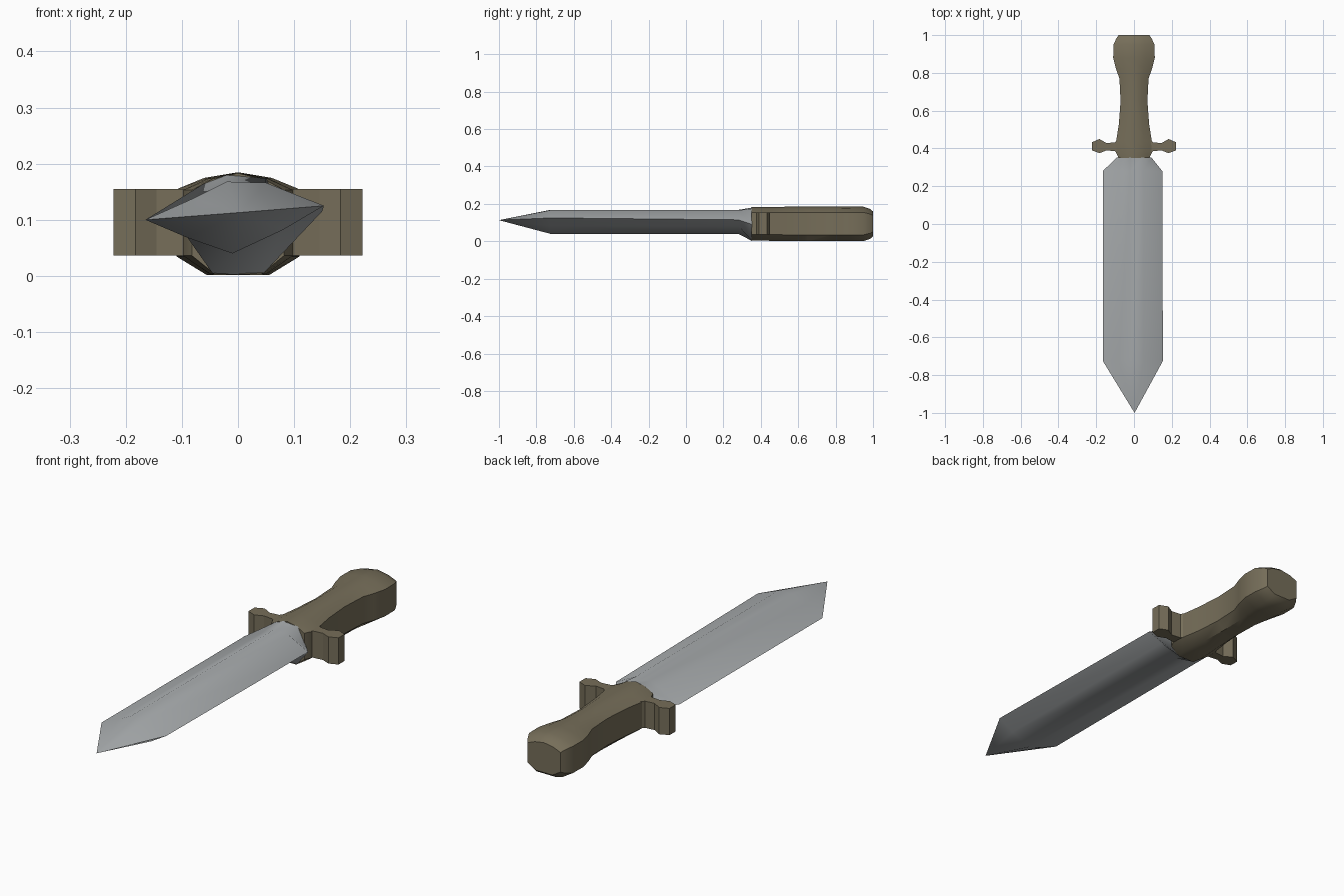
import bpy, bmesh, math

if "Cube" in bpy.data.objects:
    bpy.data.objects.remove(bpy.data.objects["Cube"])


def material(name, rgb):
    m = bpy.data.materials.new(name)
    m.diffuse_color = (*rgb, 1)
    m.use_nodes = True
    m.node_tree.nodes["Principled BSDF"].inputs["Base Color"].default_value = m.diffuse_color
    return m


steel = material("steel grey", (0.40, 0.42, 0.43))
brown = material("dull brown", (0.18, 0.155, 0.10))


def finish(bm, name, mat, angle):
    bmesh.ops.recalc_face_normals(bm, faces=bm.faces)
    me = bpy.data.meshes.new(name)
    bm.to_mesh(me)
    bm.free()
    me.materials.append(mat)
    ob = bpy.data.objects.new(name, me)
    bpy.context.collection.objects.link(ob)
    bpy.ops.object.select_all(action='DESELECT')
    ob.select_set(True)
    bpy.context.view_layer.objects.active = ob
    bpy.ops.object.shade_smooth_by_angle(angle=math.radians(angle))
    return ob


def loft(bm, sections):
    """Skin a list of (y, [(x, z), ...]) rings, capping both ends."""
    rings = [[bm.verts.new((x, y, z)) for x, z in pts] for y, pts in sections]
    n = len(rings[0])
    for a, b in zip(rings, rings[1:]):
        for i in range(n):
            j = (i + 1) % n
            bm.faces.new((a[i], a[j], b[j], b[i]))
    bm.faces.new(rings[-1])
    return rings


# Blade: slightly skewed lens section, tapering to a point and to a neck
section = [(-0.165, 0.10), (-0.08, 0.138), (-0.02, 0.168), (0.05, 0.166),
           (0.153, 0.125), (0.08, 0.082), (-0.01, 0.04), (-0.09, 0.068)]
rear = [(-x if i == 0 else x, z) for i, (x, z) in enumerate(section)]
rear[0] = (-0.165, 0.10)
rear[4] = (0.15, 0.115)
neck = [(-0.092, 0.09), (-0.06, 0.165), (-0.02, 0.18), (0.05, 0.174),
        (0.092, 0.09), (0.045, 0.004), (0.0, 0.002), (-0.045, 0.004)]
bm = bmesh.new()
rings = loft(bm, [(-0.725, section), (0.28, rear), (0.352, neck)])
tip = bm.verts.new((0.003, -1.0, 0.113))
for i in range(8):
    bm.faces.new((rings[0][i], rings[0][(i + 1) % 8], tip))
finish(bm, "blade", steel, 50)


# Grip and pommel: straight sides with crowned top and bottom
def grip_section(w, s):
    half = [(1, -0.057), (1, 0.06), (0.55, 0.08), (0, 0.09)]
    low = [(-0.5, -0.09), (0.5, -0.09)]
    pts = half + [(-0.55, 0.08), (-1, 0.06), (-1, -0.057)] + low
    return [(x * w, 0.093 + z * s) for x, z in pts]


profile = [(0.35, 0.082, 1), (0.385, 0.098, 1), (0.44, 0.094, 1),
           (0.53, 0.08, 1.02), (0.65, 0.071, 1.02), (0.77, 0.077, 1.02),
           (0.82, 0.095, 1.02), (0.88, 0.11, 1.02), (0.95, 0.109, 1.02),
           (0.985, 0.092, 0.88), (1.0, 0.082, 0.74)]
bm = bmesh.new()
rings = loft(bm, [(y, grip_section(w, s)) for y, w, s in profile])
bm.faces.new(rings[0])
finish(bm, "grip", brown, 40)

# Cross guard: flared outline extruded upright, mirrored left to right
front = [(0.07, 0.365), (0.10, 0.385), (0.145, 0.39), (0.183, 0.375), (0.222, 0.39)]
back = [(0.222, 0.433), (0.183, 0.45), (0.145, 0.428), (0.10, 0.433), (0.075, 0.47)]
right = front + back
outline = right + [(-x, y) for x, y in reversed(right)]
bm = bmesh.new()
base = bm.faces.new([bm.verts.new((x, y, 0.036)) for x, y in outline])
ext = bmesh.ops.extrude_face_region(bm, geom=[base])
for v in ext["geom"]:
    if isinstance(v, bmesh.types.BMVert):
        v.co.z = 0.155
finish(bm, "cross_guard", brown, 20)
